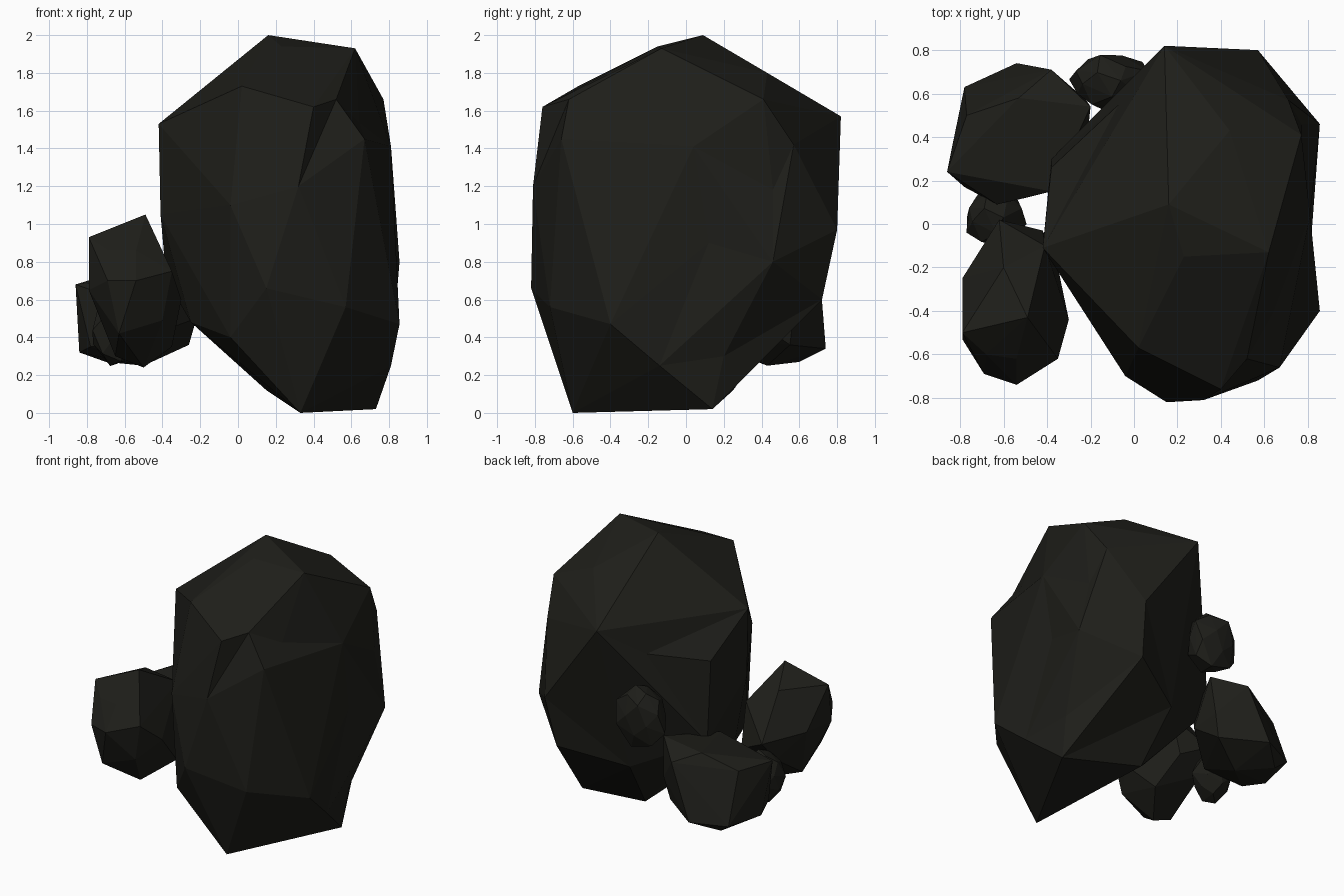
import bpy, bmesh, random, math
from mathutils import Vector

if "Cube" in bpy.data.objects:
    bpy.data.objects.remove(bpy.data.objects["Cube"])

random.seed(4)
mat = bpy.data.materials.new("dark_stone")
mat.diffuse_color = (0.013, 0.013, 0.010, 1)
mat.use_nodes = True
mat.node_tree.nodes["Principled BSDF"].inputs["Base Color"].default_value = mat.diffuse_color


def rock(name, points, dents=()):
    """Faceted stone: convex hull of corner points, then hollows.
    Each dent is (edge end, edge end, new corner): the hull edge nearest
    to that pair is split and pulled in to the new corner."""
    bm = bmesh.new()
    for p in points:
        bm.verts.new(p)
    bmesh.ops.convex_hull(bm, input=bm.verts[:])
    loose = [v for v in bm.verts if not v.link_faces]
    bmesh.ops.delete(bm, geom=loose, context='VERTS')
    for a, b, p in dents:
        a, b = Vector(a), Vector(b)

        def miss(e):
            u, v = e.verts[0].co, e.verts[1].co
            return min((u - a).length + (v - b).length,
                       (u - b).length + (v - a).length)
        edge = min(bm.edges, key=miss)
        new = bmesh.utils.edge_split(edge, edge.verts[0], 0.5)[1]
        new.co = p
        beside = {e.other_vert(new) for e in new.link_edges}
        for f in list(new.link_faces):
            far = [v for v in f.verts if v is not new and v not in beside]
            if far:
                bmesh.utils.face_split(f, new, far[0])
    bmesh.ops.recalc_face_normals(bm, faces=bm.faces[:])
    me = bpy.data.meshes.new(name)
    bm.to_mesh(me)
    bm.free()
    me.materials.append(mat)
    ob = bpy.data.objects.new(name, me)
    bpy.context.collection.objects.link(ob)
    return ob


def pebble(name, centre, size, count=26):
    """Small stone: corners spread evenly over an ellipsoid with jitter."""
    pts = []
    for i in range(count):
        z = 1 - 2 * (i + 0.5) / count
        r, a = math.sqrt(1 - z * z), i * 2.4
        k = random.uniform(0.88, 1.1)
        d = Vector((r * math.cos(a), r * math.sin(a), z)) * k
        pts.append([c + s * e for c, s, e in zip(centre, size, d)])
    return rock(name, pts)


# main boulder, crown to base, with hollows on the front, right and back
rim, brow, spur = (.67, -.66, 1.45), (.4, -.76, 1.62), (.855, .46, .8)
hip, crest, back = (.855, -.4, .47), (.77, .41, 1.66), (.57, .8, .97)
foot, crown = (.73, .14, .02), (.62, -.13, 1.93)
peak, flank = (.14, .82, 1.57), (-.38, .26, 1.28)
rock("large_boulder", [
    (.16, .09, 2), (.23, -.15, 1.94), crown, (.44, .43, 1.8),
    crest, (-.42, -.11, 1.53), (.02, -.57, 1.73), brow,
    peak, (.71, .57, 1.42), rim, (.81, .04, 1.41),
    flank, (.32, -.81, 1.2), (-.04, -.7, 1.1),
    (-.41, -.11, 1.05), back, spur, (.15, -.82, .66),
    (-.38, .3, .71), (.57, -.72, .56), (.1, .5, .48), (-.25, -.2, .48),
    hip, (-.04, -.64, .4), (.81, -.14, .25), (.15, .25, .12),
    foot, (.33, -.6, 0)],
    [(brow, rim, (.52, -.62, 1.66)),
     (crown, rim, (.64, -.41, 1.54)),
     (spur, hip, (.8, .12, .9)),
     (crest, spur, (.77, .46, 1.18)),
     (back, foot, (.53, .72, .6)),
     (spur, foot, (.75, .2, .3)),
     (peak, flank, (-.07, .55, 1.36))])

# front side stone
rock("front_stone", [
    (-.79, -.5, .93), (-.49, -.43, 1.05), (-.6, -.2, .95), (-.62, .02, .65),
    (-.41, -.1, .86), (-.54, -.62, .86), (-.68, -.6, .86), (-.69, -.69, .7),
    (-.54, -.74, .7), (-.35, -.62, .75), (-.3, -.44, .6), (-.79, -.53, .65),
    (-.79, -.25, .68), (-.63, -.65, .42), (-.4, -.6, .49), (-.5, -.4, .24),
    (-.65, -.4, .3), (-.35, -.2, .35), (-.65, -.1, .5), (-.42, -.03, .55)])

# back side stone
rock("back_stone", [
    (-.2, .54, .8), (-.38, .15, .73), (-.63, .09, .6), (-.86, .24, .68),
    (-.84, .34, .32), (-.78, .63, .33), (-.54, .74, .34), (-.77, .5, .68),
    (-.38, .71, .72), (-.26, .55, .36), (-.5, .43, .25), (-.7, .6, .27),
    (-.78, .17, .35), (-.5, .12, .4), (-.53, .58, .78), (-.22, .57, .52),
    (-.22, .35, .5)])

# pebbles wedged between the stones
pebble("upper_pebble", (-.11, .66, .97), (.19, .13, .23))
pebble("lower_pebble", (-.64, .03, .43), (.14, .13, .19))
